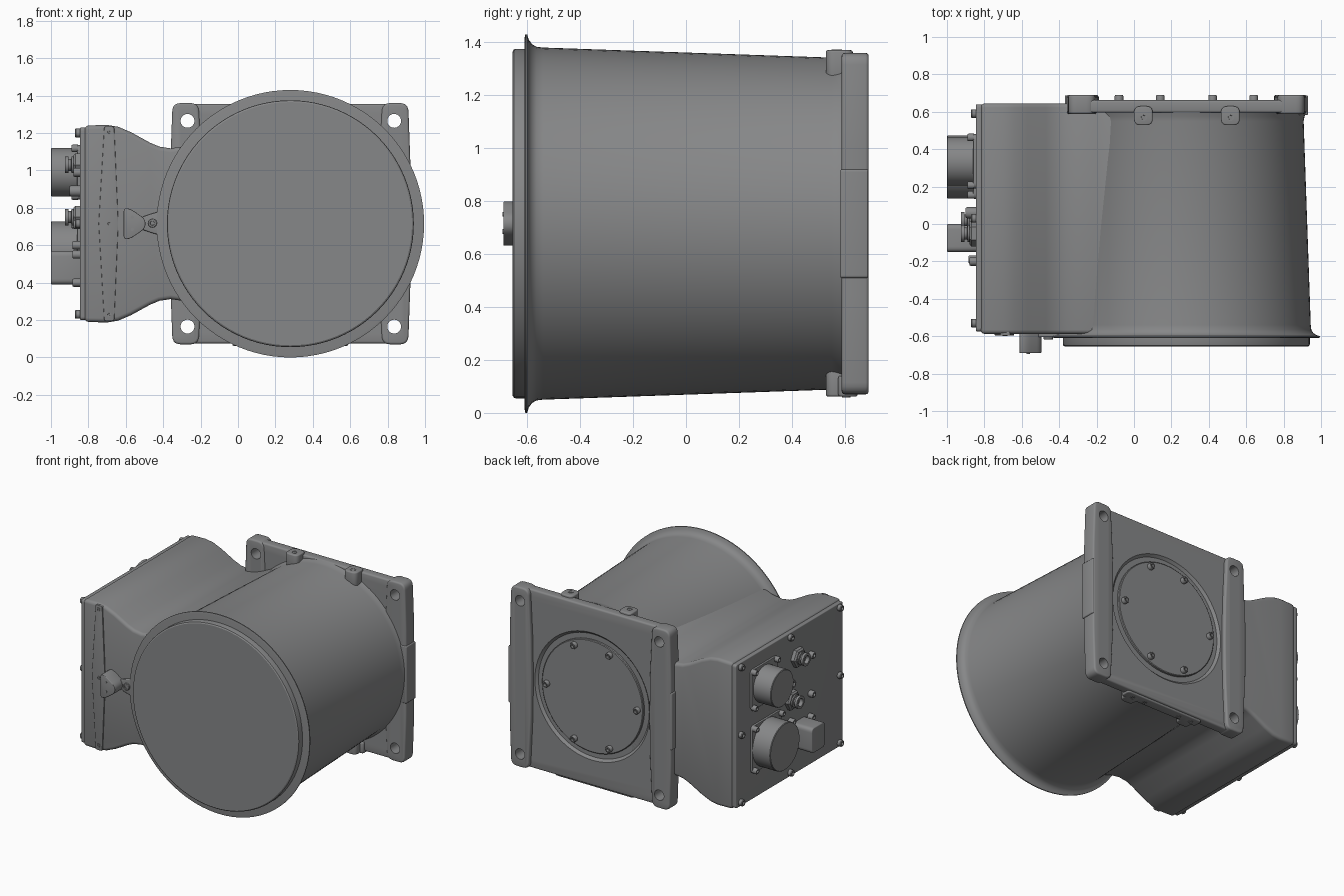
import bpy, bmesh, math
from mathutils import Vector

if "Cube" in bpy.data.objects:
    bpy.data.objects.remove(bpy.data.objects["Cube"])

CX, CZ = 0.28, 0.715          # drum axis
gray = bpy.data.materials.new("housing gray")
gray.diffuse_color = (0.24, 0.243, 0.247, 1)
gray.use_nodes = True
gray.node_tree.nodes["Principled BSDF"].inputs["Base Color"].default_value = gray.diffuse_color
parts = []


def place(axis, u, v, t):
    return {"x": (t, u, v), "y": (u, t, v), "z": (u, v, t)}[axis]


def finish_mesh(name, bm, bevel=0):
    bmesh.ops.recalc_face_normals(bm, faces=bm.faces)
    mesh = bpy.data.meshes.new(name)
    bm.to_mesh(mesh)
    bm.free()
    mesh.materials.append(gray)
    ob = bpy.data.objects.new(name, mesh)
    bpy.context.collection.objects.link(ob)
    if bevel:
        m = ob.modifiers.new("bevel", "BEVEL")
        m.width, m.segments, m.limit_method = bevel, 3, "ANGLE"
        m.angle_limit = math.radians(50)
    parts.append(ob)
    return ob


def lathe(name, axis, u, v, profile, n=24):
    """Closed solid of revolution; profile is a list of (radius, position)."""
    bm = bmesh.new()
    rings = [[bm.verts.new(place(axis, u + r * math.cos(2 * math.pi * i / n),
                                 v + r * math.sin(2 * math.pi * i / n), t))
              for i in range(n)] for r, t in profile]
    for a, b in zip(rings, rings[1:]):
        for i in range(n):
            j = (i + 1) % n
            bm.faces.new((a[i], a[j], b[j], b[i]))
    bm.faces.new(rings[0])
    bm.faces.new(rings[-1])
    return finish_mesh(name, bm)


def prism(name, axis, pts, t0, t1, bevel=0):
    bm = bmesh.new()
    a = [bm.verts.new(place(axis, p[0], p[1], t0)) for p in pts]
    b = [bm.verts.new(place(axis, p[0], p[1], t1)) for p in pts]
    for i in range(len(a)):
        j = (i + 1) % len(a)
        bm.faces.new((a[i], a[j], b[j], b[i]))
    bm.faces.new(a)
    bm.faces.new(b)
    return finish_mesh(name, bm, bevel)


def rounded(pts, r, n=5):
    """Polygon with softened corners."""
    pts, out = [Vector(p) for p in pts], []
    for i, p in enumerate(pts):
        ends = []
        for q in (pts[i - 1], pts[(i + 1) % len(pts)]):
            d = q - p
            ends.append(p + d.normalized() * min(r, d.length * 0.45))
        for k in range(n + 1):
            s = k / n
            out.append(ends[0] * (1 - s) ** 2 + p * 2 * s * (1 - s) + ends[1] * s * s)
    return out


def rect(u0, u1, v0, v1, r):
    return rounded([(u0, v0), (u1, v0), (u1, v1), (u0, v1)], r)


def bolt(name, axis, u, v, r, base, tip):
    """Cap screw with a socket in its head."""
    d = tip - base
    lathe(name, axis, u, v, [(r, base), (r, base + d * .85), (r * .85, tip), (r * .5, tip),
                             (r * .45, base + d * .6)], 12)


def cut(ob, cutter):
    m = ob.modifiers.new("cut", "BOOLEAN")
    m.object, m.operation, m.solver = cutter, "DIFFERENCE", "EXACT"


# Drum with its rolled flange and front lid
lathe("drum", "y", CX, CZ, [(.70, -.61), (.715, -.607), (.715, -.6), (.695, -.594), (.678, -.582),
                            (.668, -.565), (.665, -.54), (.627, .55), (.632, .575), (.64, .6)], 96)
lathe("front_lid", "y", CX, CZ, [(.65, -.655), (.658, -.65), (.66, -.643), (.66, -.6)], 96)

# Side housing with a waisted neck
top = [(-.82, 1.24), (-.70, 1.243), (-.64, 1.233), (-.57, 1.203), (-.47, 1.148), (-.42, 1.127),
       (-.36, 1.118), (-.28, 1.13), (-.2, 1.162), (-.13, 1.195), (0, 1.195)]
prism("side_housing", "y", top + [(x, 2 * CZ - z) for x, z in reversed(top)], -.588, .645, .022)

# Rear mounting plate, raised side rails, holes and round pocket
plate = prism("rear_plate", "y", rect(-.34, .90, .075, 1.355, .06), .595, .662, .012)
rails = []
for s in (-1, 1):
    rail = [(.49, .07), (.63, .07), (.642, .4), (.642, 1.03), (.63, 1.36), (.49, 1.36),
            (.472, 1.0), (.468, CZ), (.472, .43)]
    rails.append(prism("side_rail", "y", rounded([(CX + s * u, z) for u, z in rail], .045),
                       .588, .69, .012))
    prism("rail_pad", "y", rect(*sorted((CX + s * .58, CX + s * .65)), .51, .92, .01),
          .583, .688, .006)
cutters = []
for x in (-.27, .835):
    for z in (.165, 1.265):
        c = lathe("hole_cutter", "y", x, z, [(.037, .5), (.037, .8)], 32)
        cutters.append(c)
        for ob in [plate] + rails:
            cut(ob, c)
pocket = lathe("pocket_cutter", "y", CX, CZ, [(.44, .645), (.465, .67), (.465, .8)], 72)
cutters.append(pocket)
cut(plate, pocket)

# Round rear cover with six screws
lathe("rear_cover", "y", CX, CZ, [(.402, .62), (.402, .658), (.397, .662)], 72)
for dx, dz in ((.36, 0), (.14, .335), (-.14, .335), (-.36, 0), (-.14, -.335), (.14, -.335)):
    bolt("rear_cover_screw", "y", CX + dx, CZ + dz, .023, .65, .69)

# Threaded bosses on top, and the foot pad with holes underneath
for x in (.05, .515):
    prism("top_boss", "z", rect(x - .05, x + .05, .528, .63, .035), 1.26, 1.37, .008)
    lathe("boss_hole", "z", x, .57, [(.02, 1.36), (.02, 1.372), (.012, 1.372), (.01, 1.365)], 16)
    prism("bottom_boss", "z", rect(x - .05, x + .05, .528, .63, .035), .062, .17, .008)
prism("foot_pad", "z", rect(-.03, .59, .575, .648, .02), .062, .14, .008)
for x in (.03, .13, .42, .52):
    lathe("foot_hole", "z", x, .605, [(.016, .07), (.016, .058), (.011, .058), (.01, .066)], 12)

# Connector panel and its perimeter screws
prism("connector_panel", "x", rect(-.575, .64, .2, 1.23, .02), -.845, -.81, .006)
for y in (.59, .03, -.53):
    for z in (.23, CZ, 1.2):
        if y != .03 or z != CZ:
            bolt("panel_screw", "x", y, z, .023, -.84, -.872)

# Round connectors on square flanges
for y, z, r, f in ((.335, .99, .13, .145), (.305, .56, .168, .17)):
    prism("connector_flange", "x", rect(y - f, y + f, z - f, z + f, .03), -.86, -.84, .004)
    lathe("round_connector", "x", y, z, [(r, -.85), (r, -.996), (r - .004, -1.0)], 48)
    for sy in (-1, 1):
        for sz in (-1, 1):
            bolt("connector_screw", "x", y + sy * f * .88, z + sz * f * .88, .02, -.855, -.89)

# Square connector
prism("square_connector", "x", rect(-.15, 0, .39, .57, .03), -1.0, -.84, .006)
for y, z in ((-.19, .55), (.03, .6), (-.19, .40)):
    bolt("square_connector_screw", "x", y, z, .022, -.84, -.885)

# Small threaded connectors with hex nuts
for y, z in ((-.05, 1.03), (.02, .75)):
    lathe("small_connector_nut", "x", y, z, [(.07, -.84), (.07, -.87), (.058, -.88)], 6)
    lathe("small_connector", "x", y, z, [(.045, -.87), (.045, -.89), (.032, -.892), (.032, -.905),
                                         (.045, -.907), (.045, -.925), (.028, -.925),
                                         (.025, -.9)], 24)
    bolt("small_connector_screw", "x", -.2, z - .04, .024, -.84, -.88)
bolt("small_connector_screw", "x", .06, .89, .03, -.84, -.9)

# Tapered strip on the front of the housing
prism("front_strip", "y", rounded([(-.715, .195), (-.662, .195), (-.64, CZ), (-.662, 1.235),
                                   (-.715, 1.235), (-.745, CZ)], .012), -.596, -.57, .003)
for z in (.23, CZ, 1.205):
    lathe("strip_screw", "y", -.69, z, [(.013, -.59), (.013, -.6), (.007, -.6), (.006, -.597)], 12)

# Triangular post, web and lug beside the flange
prism("front_post", "y", rounded([(-.612, .63), (-.575, .635), (-.495, .69), (-.495, .74),
                                  (-.575, .795), (-.612, .80)], .03), -.69, -.57, .004)
for z in (.685, .75):
    lathe("post_pin", "y", -.565, z, [(.009, -.68), (.009, -.694)], 12)
prism("lug_web", "y", rounded([(-.53, .69), (-.46, .665), (-.40, .65), (-.34, .60), (-.34, .83),
                               (-.40, .785), (-.46, .77), (-.53, .745)], .03), -.605, -.57, .006)
bolt("lug_nut", "y", -.458, .718, .025, -.6, -.618)

# Bake the modifiers, drop the cutters and shade
bpy.context.view_layer.update()
deps = bpy.context.evaluated_depsgraph_get()
baked = {ob: bpy.data.meshes.new_from_object(ob.evaluated_get(deps))
         for ob in parts if ob.modifiers}
for ob, mesh in baked.items():
    ob.modifiers.clear()
    ob.data = mesh
for c in cutters:
    parts.remove(c)
    bpy.data.objects.remove(c)
for ob in parts:
    ob.select_set(True)
bpy.context.view_layer.objects.active = parts[0]
bpy.ops.object.shade_smooth_by_angle(angle=math.radians(32))
